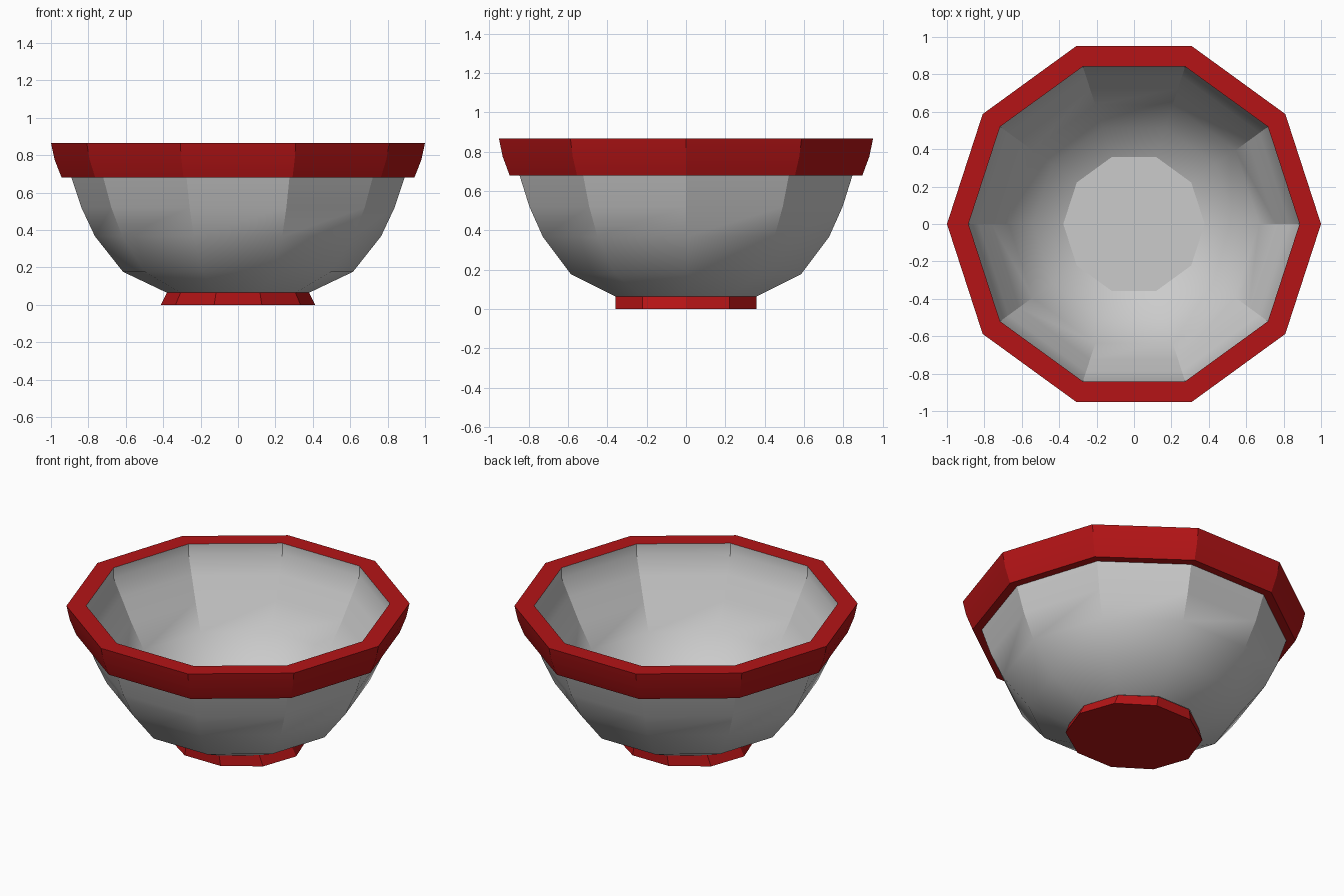
import bpy, bmesh, math

if "Cube" in bpy.data.objects:
    bpy.data.objects.remove(bpy.data.objects["Cube"])

SIDES = 10
red = bpy.data.materials.new("red_glaze")
red.diffuse_color = (0.46, 0.007, 0.008, 1)
red.use_nodes = True
red.node_tree.nodes["Principled BSDF"].inputs["Base Color"].default_value = red.diffuse_color


def lathe(name, profile, material=None, cap_first=False, cap_last=False):
    """Turn a profile of (x radius, y radius, z) rings into a ten-sided shell."""
    bm = bmesh.new()
    rings = []
    for rx, ry, z in profile:
        rings.append([bm.verts.new((rx * math.cos(2 * math.pi * i / SIDES),
                                    ry * math.sin(2 * math.pi * i / SIDES), z))
                      for i in range(SIDES)])
    for a, b in zip(rings, rings[1:]):
        for i in range(SIDES):
            j = (i + 1) % SIDES
            bm.faces.new((a[i], a[j], b[j], b[i]))
    if cap_first:
        bm.faces.new(rings[0][::-1])
    if cap_last:
        bm.faces.new(rings[-1])
    mesh = bpy.data.meshes.new(name)
    bm.to_mesh(mesh)
    bm.free()
    obj = bpy.data.objects.new(name, mesh)
    bpy.context.collection.objects.link(obj)
    if material:
        mesh.materials.append(material)
    bpy.ops.object.select_all(action='DESELECT')
    obj.select_set(True)
    bpy.context.view_layer.objects.active = obj
    bpy.ops.object.shade_smooth_by_angle(angle=math.radians(30))
    return obj


def round_profile(points):
    return [(r, r, z) for r, z in points]


# Outer wall of the bowl, from foot to underside of rim
lathe("bowl_outside", round_profile([
    (0.38, 0.065), (0.615, 0.177), (0.765, 0.367), (0.837, 0.52), (0.89, 0.68)]))

# Inner wall, from rim edge down to the flat floor
lathe("bowl_inside", round_profile([
    (0.885, 0.866), (0.885, 0.80), (0.83, 0.69), (0.76, 0.55),
    (0.67, 0.395), (0.54, 0.23), (0.378, 0.14)]), cap_last=True)

# Thick red band: underside, flared side, flat top
lathe("rim", round_profile([
    (0.89, 0.68), (0.943, 0.68), (0.98, 0.775), (1.0, 0.866), (0.885, 0.866)]), red)

# Foot, flared only sideways, with closed bottom
lathe("foot", [(0.413, 0.378, 0), (0.38, 0.378, 0.065)], red, cap_first=True)
